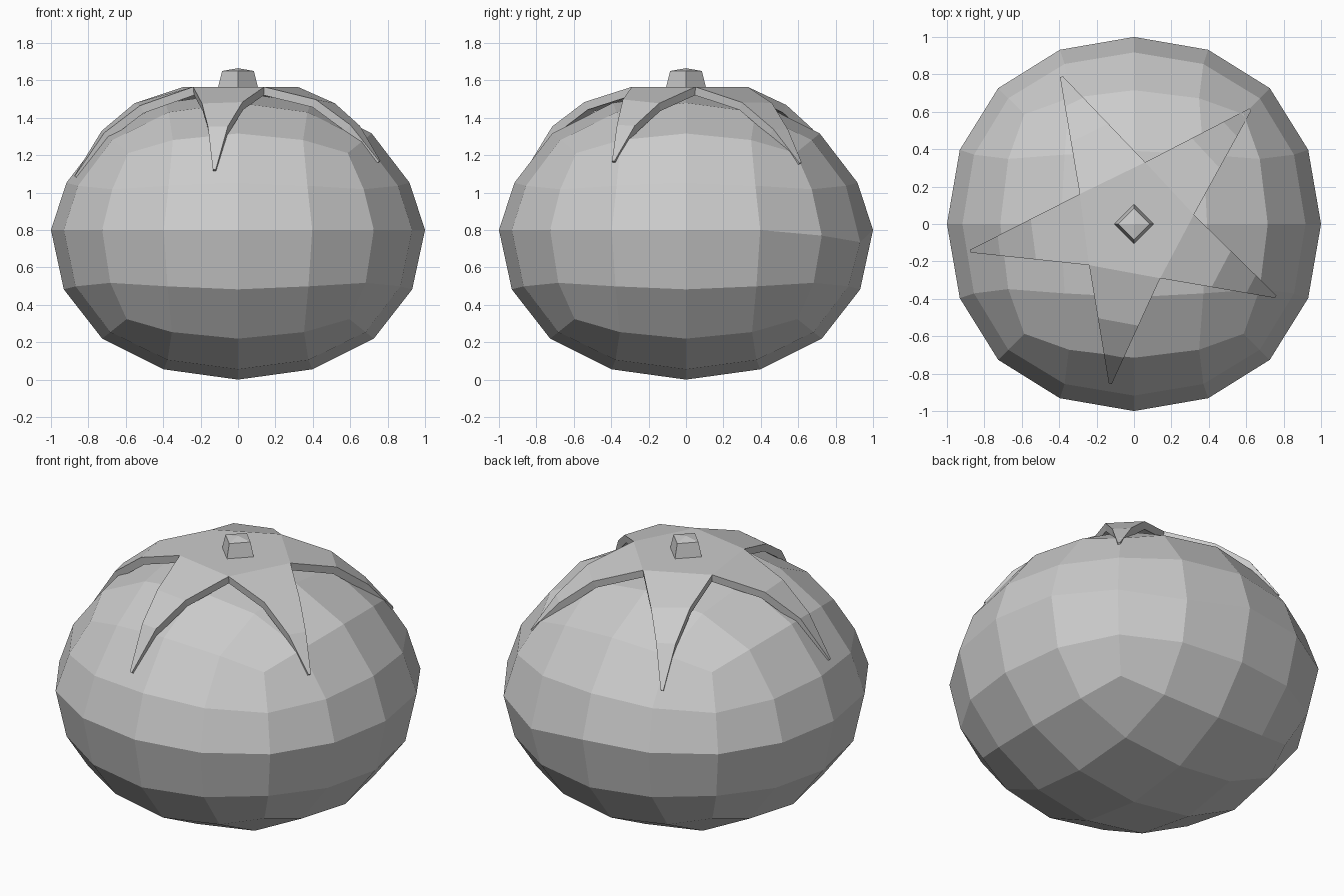
import bpy, bmesh
from math import hypot
from mathutils import Vector
from mathutils.bvhtree import BVHTree

old = bpy.data.objects.get("Cube")
if old:
    bpy.data.objects.remove(old, do_unlink=True)

grey = bpy.data.materials.new("plain_grey")
grey.use_nodes = True
grey.diffuse_color = (0.6, 0.6, 0.6, 1)
grey.node_tree.nodes["Principled BSDF"].inputs["Base Color"].default_value = (0.6, 0.6, 0.6, 1)


def finish(bm, name):
    bmesh.ops.recalc_face_normals(bm, faces=bm.faces)
    mesh = bpy.data.meshes.new(name)
    bm.to_mesh(mesh)
    bm.free()
    mesh.materials.append(grey)
    ob = bpy.data.objects.new(name, mesh)
    bpy.context.collection.objects.link(ob)
    return ob


# Fruit body: a rounded cube, squashed in height and lowered a little on top
bm = bmesh.new()
bmesh.ops.create_cube(bm, size=2)
body = finish(bm, "fruit_body")
sub = body.modifiers.new("round", "SUBSURF")
sub.levels = sub.render_levels = 2
bpy.context.view_layer.objects.active = body
body.select_set(True)
bpy.ops.object.modifier_apply(modifier="round")
size = max(v.co.x for v in body.data.vertices)
for v in body.data.vertices:
    x, y, z = v.co / size
    on_equator = abs(z) < 0.01
    z = 0.8 + z * 0.8
    if not on_equator and z > 0.8:
        x, y, z = x * 0.985, y * 0.985, z - 0.065
    elif on_equator and x > 0.2 and y > 0.6:   # dent at the back left
        z -= 0.065 if y > 0.85 else 0.03
    v.co = (x, y, z)
for p in body.data.polygons:
    p.use_smooth = False

# Leaf star: five pointed arms draped over the body
bm = bmesh.new()
bm.from_mesh(body.data)
tree = BVHTree.FromBMesh(bm)
bm.free()
tips = [(-0.40, 0.81), (0.64, 0.63), (0.78, -0.40), (-0.13, -0.88), (-0.90, -0.15)]
notches = [(-0.29, 0.16), (0.06, 0.33), (0.32, 0.05), (0.14, -0.29), (-0.24, -0.22)]


def draped(p):
    r = hypot(p.x, p.y)
    gap = 0.085 - 0.07 * min(max((r - 0.55) / 0.35, 0), 1)
    hit = tree.ray_cast(Vector((p.x, p.y, 3)), Vector((0, 0, -1)))[0]
    return (p.x, p.y, hit.z + gap)


bm = bmesh.new()
centre = [bm.verts.new((x, y, 1.565)) for x, y in notches]
bm.faces.new(centre)
for i, tip in enumerate(tips):
    tip = Vector(tip)
    left, right = centre[i], centre[(i + 1) % 5]
    a, b = left.co.xy, right.co.xy
    row = (left, right)
    for t in (0.43, 0.72, 0.96):
        new = [bm.verts.new(draped(s.lerp(tip, t))) for s in (a, b)]
        bm.faces.new((row[0], row[1], new[1], new[0]))
        row = new
bmesh.ops.recalc_face_normals(bm, faces=bm.faces)
bm.faces.ensure_lookup_table()
if bm.faces[0].normal.z < 0:
    bmesh.ops.reverse_faces(bm, faces=bm.faces)
mesh = bpy.data.meshes.new("leaf_star")
bm.to_mesh(mesh)
bm.free()
mesh.materials.append(grey)
leaves = bpy.data.objects.new("leaf_star", mesh)
bpy.context.collection.objects.link(leaves)
thick = leaves.modifiers.new("thickness", "SOLIDIFY")
thick.thickness = 0.045
thick.offset = -1

# Stem: short four-sided stub with a slightly peaked top
bm = bmesh.new()
rings = []
for radius, z in ((0.11, 1.55), (0.085, 1.65)):
    rings.append([bm.verts.new((radius * x, radius * y, z))
                  for x, y in ((1, 0), (0, 1), (-1, 0), (0, -1))])
peak = bm.verts.new((0, 0, 1.665))
low, high = rings
bm.faces.new(low)
for i in range(4):
    j = (i + 1) % 4
    bm.faces.new((low[i], low[j], high[j], high[i]))
    bm.faces.new((high[i], high[j], peak))
finish(bm, "stem")
